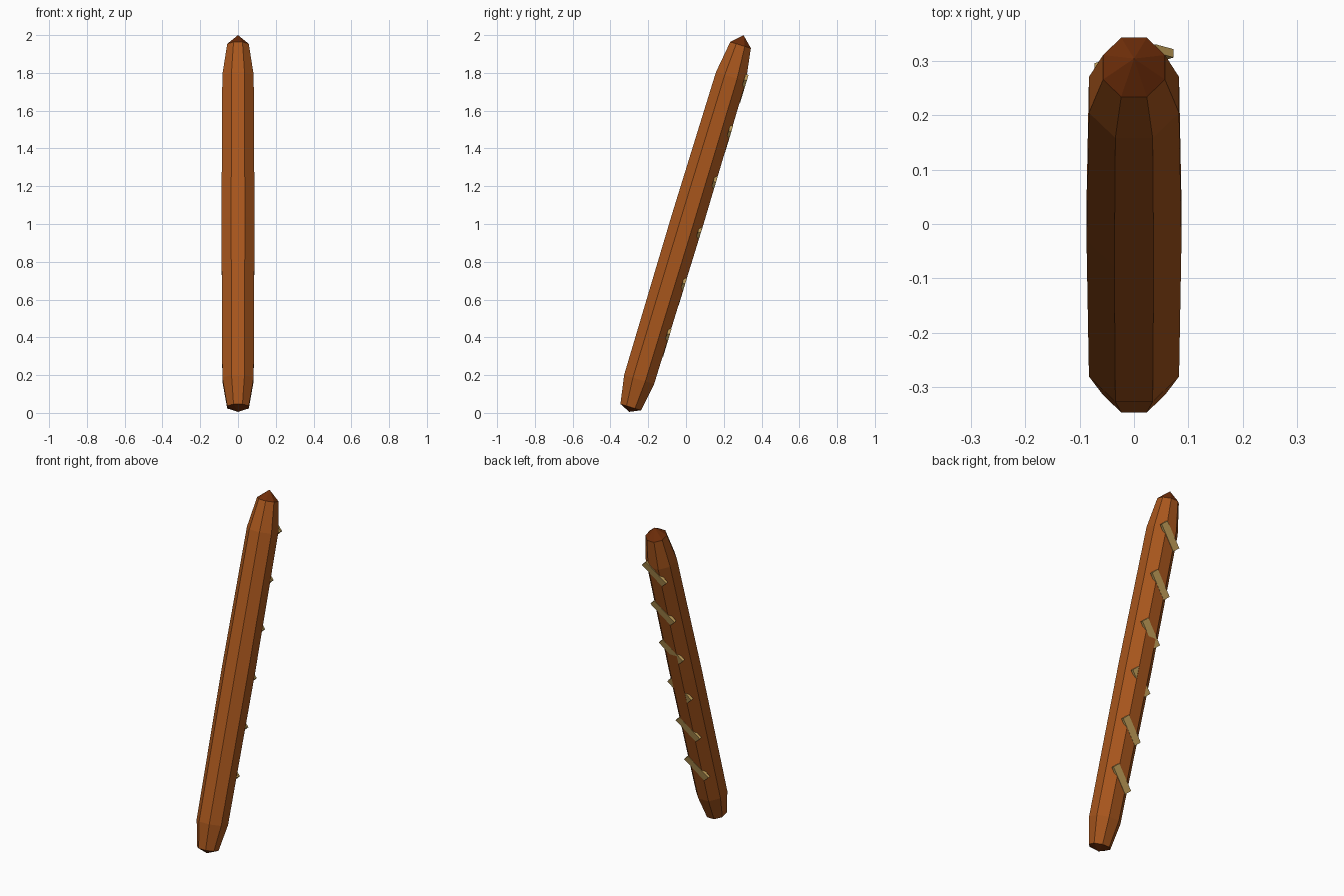
import bpy, bmesh, math
from mathutils import Matrix

if "Cube" in bpy.data.objects:
    bpy.data.objects.remove(bpy.data.objects["Cube"])

def material(name, rgb):
    m = bpy.data.materials.new(name)
    m.diffuse_color = (*rgb, 1)
    m.use_nodes = True
    m.node_tree.nodes["Principled BSDF"].inputs["Base Color"].default_value = m.diffuse_color
    return m

bark = material("bark brown", (0.39, 0.093, 0.012))
end_wood = material("dark red brown", (0.165, 0.028, 0.003))
tan = material("tan", (0.56, 0.36, 0.105))

# leaning axis shared by all parts
LEAN = Matrix.Translation((0, 0, 0.995)) @ Matrix.Rotation(math.radians(-16.87), 4, 'X')

def finish(name, bm, mats):
    bmesh.ops.recalc_face_normals(bm, faces=bm.faces[:])
    bm.transform(LEAN)
    me = bpy.data.meshes.new(name)
    bm.to_mesh(me)
    bm.free()
    for m in mats:
        me.materials.append(m)
    ob = bpy.data.objects.new(name, me)
    bpy.context.collection.objects.link(ob)
    return ob

# octagonal post: (position along axis, distance to flat)
profile = [(-1.008, 0.057), (-0.855, 0.083), (0.02, 0.0875), (0.82, 0.083), (0.995, 0.057)]
bm = bmesh.new()
rings = []
for s, a in profile:
    r = a / math.cos(math.pi / 8)
    rings.append([bm.verts.new((r * math.cos(math.pi / 8 + k * math.pi / 4),
                                r * math.sin(math.pi / 8 + k * math.pi / 4), s)) for k in range(8)])
for lo, hi in zip(rings, rings[1:]):
    for k in range(8):
        j = (k + 1) % 8
        bm.faces.new((lo[k], lo[j], hi[j], hi[k]))
# pointed ends
for ring, s in ((rings[0], -1.034), (rings[-1], 1.05)):
    tip = bm.verts.new((0, 0, s))
    for k in range(8):
        bm.faces.new((ring[k], ring[(k + 1) % 8], tip)).material_index = 1
finish("post", bm, [bark, end_wood])

# six slanted slats sunk into the back
for i in range(6):
    bm = bmesh.new()
    place = (Matrix.Translation((0, 0.0785, -0.625 + 0.281 * i))
             @ Matrix.Rotation(math.radians(-47), 4, 'Y')
             @ Matrix.Diagonal((0.165, 0.016, 0.046, 1)))
    bmesh.ops.create_cube(bm, size=1, matrix=place)
    finish(f"back_slat_{i + 1}", bm, [tan])
